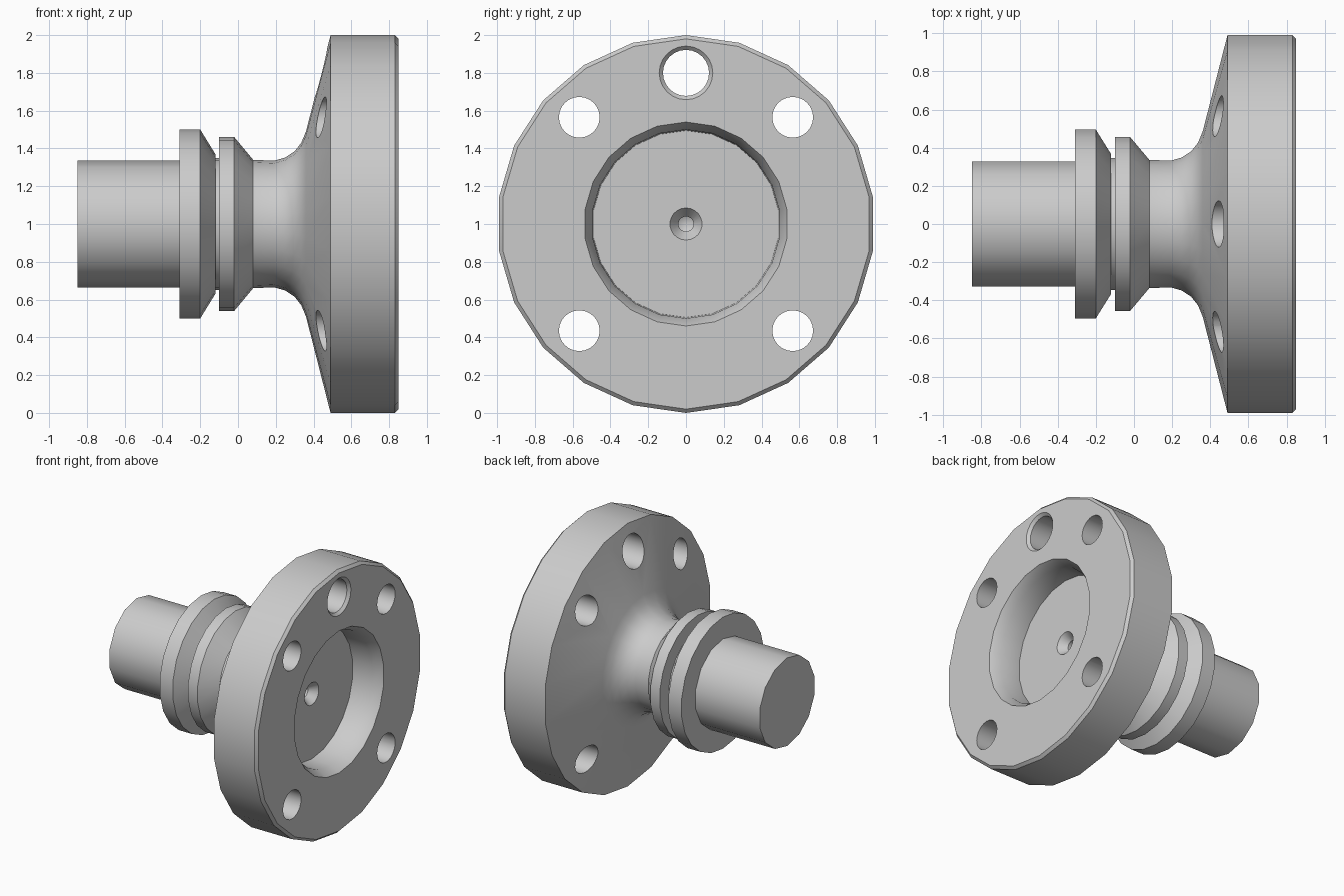
import bpy, bmesh, math

if "Cube" in bpy.data.objects:
    bpy.data.objects.remove(bpy.data.objects["Cube"])


def lathe(name, profile, sides, y=0.0, z=1.0):
    """Revolve (x, radius) points around an x-parallel axis through (y, z)."""
    bm = bmesh.new()
    rings = []
    for x, r in profile:
        if r == 0:
            rings.append([bm.verts.new((x, y, z))] * sides)
        else:
            angles = [2 * math.pi * i / sides for i in range(sides)]
            rings.append([bm.verts.new((x, y + r * math.sin(a), z + r * math.cos(a)))
                          for a in angles])
    for p, q in zip(rings, rings[1:]):
        for i in range(sides):
            j = (i + 1) % sides
            bm.faces.new(dict.fromkeys((p[i], p[j], q[j], q[i])))
    bmesh.ops.recalc_face_normals(bm, faces=bm.faces)
    mesh = bpy.data.meshes.new(name)
    bm.to_mesh(mesh)
    bm.free()
    obj = bpy.data.objects.new(name, mesh)
    bpy.context.collection.objects.link(obj)
    return obj


def select_only(obj):
    bpy.ops.object.select_all(action='DESELECT')
    obj.select_set(True)
    bpy.context.view_layer.objects.active = obj


# Plain end shaft
shaft = lathe("shaft", [(-0.85, 0), (-0.85, 0.335), (-0.29, 0.335), (-0.29, 0)], 14)

# Flanged hub: collars, flared neck, disc, recess and centre-drilled hole
hub = lathe("flanged_hub", [
    (-0.31, 0), (-0.31, 0.5), (-0.2, 0.5), (-0.12, 0.37), (-0.12, 0.35),
    (-0.1, 0.35), (-0.1, 0.46), (-0.02, 0.46), (0.08, 0.34),
    (0.19, 0.335), (0.25, 0.352), (0.3, 0.385), (0.335, 0.43), (0.36, 0.49),
    (0.49, 1.0), (0.83, 1.0), (0.85, 0.98),
    (0.85, 0.54), (0.78, 0.5), (0.62, 0.495),
    (0.62, 0.085), (0.56, 0.04), (0.5, 0.04), (0.48, 0)], 22)

# Hole cutters: four bolt holes and one larger chamfered hole at the top
offset = 0.565
cutters = [lathe("bolt_hole_cutter", [(0.3, 0), (0.3, 0.108), (0.95, 0.108), (0.95, 0)],
                 24, sy * offset, 1 + sz * offset)
           for sy in (-1, 1) for sz in (-1, 1)]
cutters.append(lathe("top_hole_cutter",
                     [(0.3, 0), (0.3, 0.122), (0.83, 0.122), (0.85, 0.142),
                      (0.95, 0.142), (0.95, 0)], 24, 0, 1.8))

select_only(hub)
for cutter in cutters:
    mod = hub.modifiers.new("hole", 'BOOLEAN')
    mod.operation = 'DIFFERENCE'
    mod.solver = 'EXACT'
    mod.object = cutter
    bpy.ops.object.modifier_apply(modifier=mod.name)
    bpy.data.objects.remove(cutter)

for part in (shaft, hub):
    select_only(part)
    bpy.ops.object.shade_smooth_by_angle(angle=math.radians(28))
